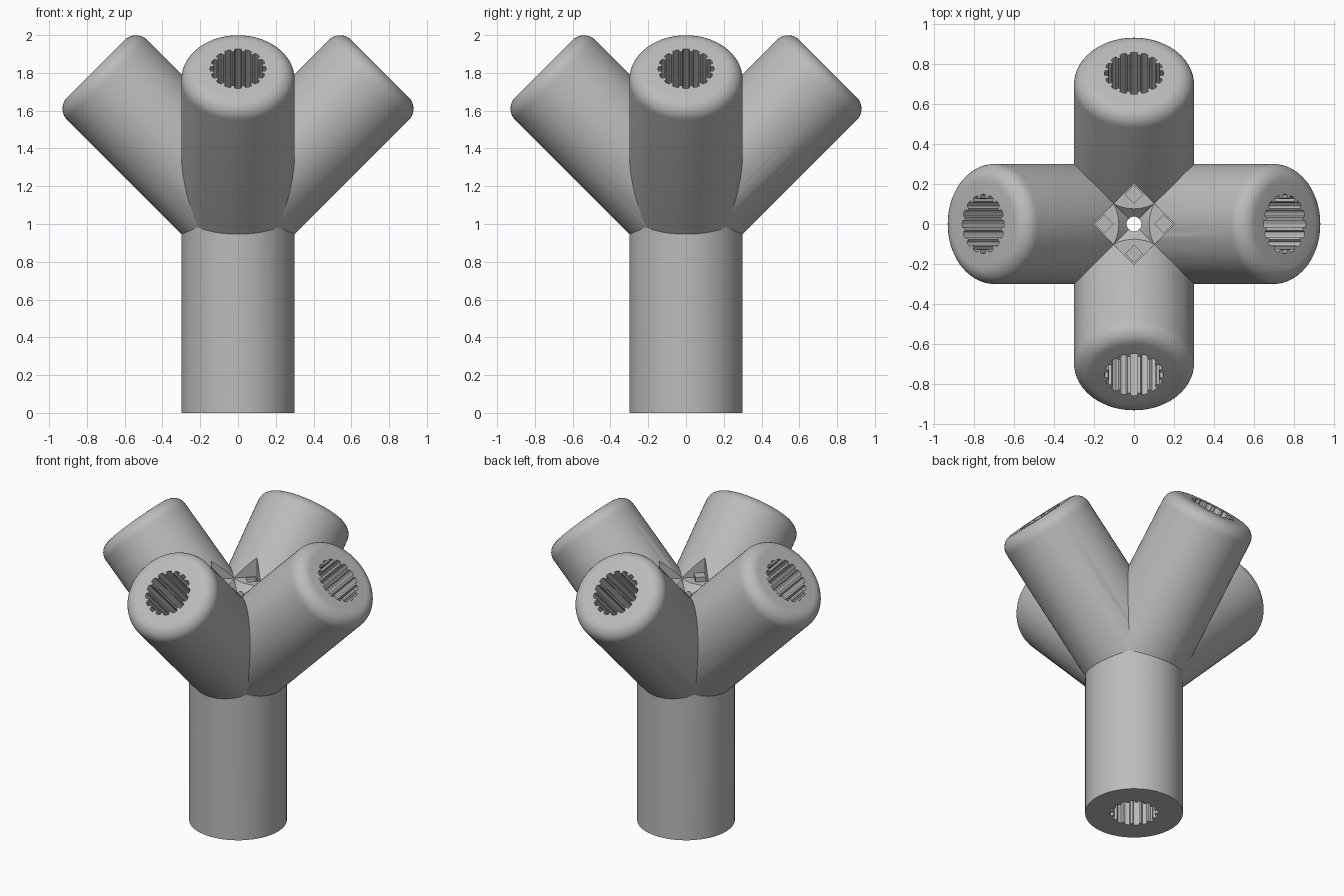
import bpy, bmesh, math
from mathutils import Matrix, Vector

if "Cube" in bpy.data.objects:
    bpy.data.objects.remove(bpy.data.objects["Cube"])

R = 0.30          # tube radius
HUB = 1.07        # height where the arm axes meet
ARM = 1.064       # arm length along its axis
FILLET = 0.085    # rounded rim of the arms
SEG = 64

grey = bpy.data.materials.new("plain grey")
grey.diffuse_color = (0.5, 0.5, 0.5, 1)
grey.use_nodes = True
grey.node_tree.nodes["Principled BSDF"].inputs["Base Color"].default_value = grey.diffuse_color


def finish(name, bm, matrix=Matrix()):
    bmesh.ops.recalc_face_normals(bm, faces=bm.faces)
    me = bpy.data.meshes.new(name)
    bm.to_mesh(me)
    bm.free()
    me.transform(matrix)
    me.materials.append(grey)
    ob = bpy.data.objects.new(name, me)
    bpy.context.collection.objects.link(ob)
    return ob


def loft(name, rings, matrix=Matrix()):
    """Closed solid through rings of equal point count."""
    bm = bmesh.new()
    vs = [[bm.verts.new(p) for p in ring] for ring in rings]
    n = len(vs[0])
    for a, b in zip(vs, vs[1:]):
        for i in range(n):
            bm.faces.new((a[i], a[(i + 1) % n], b[(i + 1) % n], b[i]))
    bm.faces.new(vs[0][::-1])
    bm.faces.new(vs[-1])
    return finish(name, bm, matrix)


def circle(r, z, n=SEG):
    return [(r * math.cos(2 * math.pi * i / n), r * math.sin(2 * math.pi * i / n), z)
            for i in range(n)]


def gear(z, teeth=16):
    ring = []
    for i in range(teeth):
        for off, r in ((-0.30, 0.146), (0.0, 0.149), (0.30, 0.146), (0.36, 0.130), (0.64, 0.130)):
            a = 2 * math.pi * (i + off) / teeth
            ring.append((r * math.cos(a), r * math.sin(a), z))
    return ring


def boolean(target, tool, op):
    m = target.modifiers.new(op, 'BOOLEAN')
    m.operation, m.object, m.solver = op, tool, 'EXACT'
    dg = bpy.context.evaluated_depsgraph_get()
    me = bpy.data.meshes.new_from_object(target.evaluated_get(dg))
    target.modifiers.clear()
    target.data = me
    bpy.data.objects.remove(tool)


# trunk
body = loft("branching_tube_hub", [circle(R, 0), circle(R, HUB + 0.03)])

# four arms leaning out at 45 degrees
arm_rings = [circle(R, 0)]
for k in range(9):
    a = math.pi / 2 * k / 8
    arm_rings.append(circle(R - FILLET + FILLET * math.cos(a),
                            ARM - FILLET + FILLET * math.sin(a)))
frames = [Matrix.Translation((0, 0, HUB)) @ Matrix.Rotation(math.pi / 2 * k, 4, 'Z')
          @ Matrix.Rotation(math.pi / 4, 4, 'Y') for k in range(4)]
for f in frames:
    boolean(body, loft("arm", arm_rings, f), 'UNION')

# ribbed sockets in the arm ends and the trunk foot
for f in frames:
    boolean(body, loft("socket_cutter", [gear(ARM - 0.45), gear(ARM + 0.1)], f), 'DIFFERENCE')
boolean(body, loft("socket_cutter", [gear(-0.1), gear(0.45)]), 'DIFFERENCE')

# square flat seat between the arms, with small pockets and a drain hole


def diamond(s, x, y, z):
    return [(x + s, y, z), (x, y + s, z), (x - s, y, z), (x, y - s, z)]


boolean(body, loft("seat_cutter", [diamond(0.203, 0, 0, 1.57), diamond(0.203, 0, 0, 1.95)]),
        'DIFFERENCE')
for k in range(4):
    x, y = 0.148 * math.cos(k * math.pi / 2), 0.148 * math.sin(k * math.pi / 2)
    boolean(body, loft("pocket_cutter", [diamond(0.045, x, y, 1.53), diamond(0.045, x, y, 1.6)]),
            'DIFFERENCE')
boolean(body, loft("drain_cutter", [circle(0.037, 0.3, 24), circle(0.037, 1.8, 24)]), 'DIFFERENCE')

# smooth tubes with crisp joints
bpy.context.view_layer.objects.active = body
body.select_set(True)
bpy.ops.object.shade_smooth_by_angle(angle=math.radians(25))
